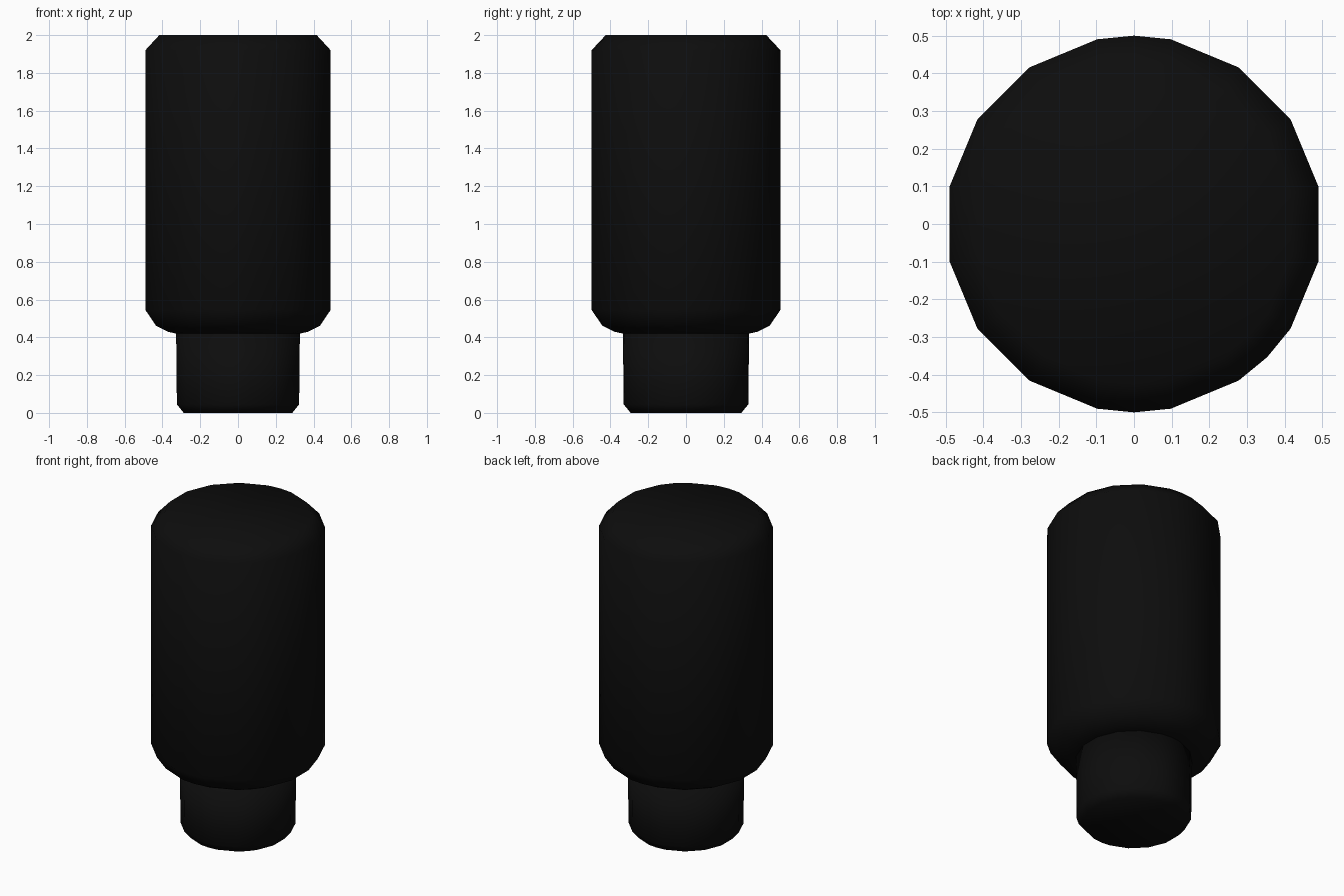
import bpy, bmesh
from math import radians, cos, sin

cube = bpy.data.objects.get("Cube")
if cube:
    bpy.data.objects.remove(cube, do_unlink=True)

black = bpy.data.materials.new("matte_black")
black.use_nodes = True
colour = (0.004, 0.004, 0.004, 1)
black.diffuse_color = colour
black.node_tree.nodes["Principled BSDF"].inputs["Base Color"].default_value = colour

# Sixteen sides, with extra corners at the front, back and front left
ANGLES = sorted([11.25 + 22.5 * i for i in range(16)] + [90, 270, 315])


def turned(name, profile):
    """Closed solid made by stacking rings of (radius, height), bottom to top."""
    bm = bmesh.new()
    rings = [[bm.verts.new((r * cos(radians(a)), r * sin(radians(a)), z))
              for a in ANGLES] for r, z in profile]
    n = len(ANGLES)
    for low, high in zip(rings, rings[1:]):
        for i in range(n):
            j = (i + 1) % n
            bm.faces.new((low[i], low[j], high[j], high[i]))
    bm.faces.new(rings[0][::-1])
    bm.faces.new(rings[-1])
    for face in bm.faces:
        face.smooth = True
    mesh = bpy.data.meshes.new(name)
    bm.to_mesh(mesh)
    bm.free()
    mesh.materials.append(black)
    obj = bpy.data.objects.new(name, mesh)
    bpy.context.collection.objects.link(obj)
    return obj


# Wide body with a chamfered top and rounded shoulder underneath
turned("body", [(0.335, 0.42), (0.38, 0.43), (0.443, 0.462), (0.5, 0.545),
                (0.5, 1.92), (0.425, 2.0)])

# Narrow neck with a chamfered foot
turned("neck", [(0.293, 0), (0.33, 0.045), (0.334, 0.43)])
